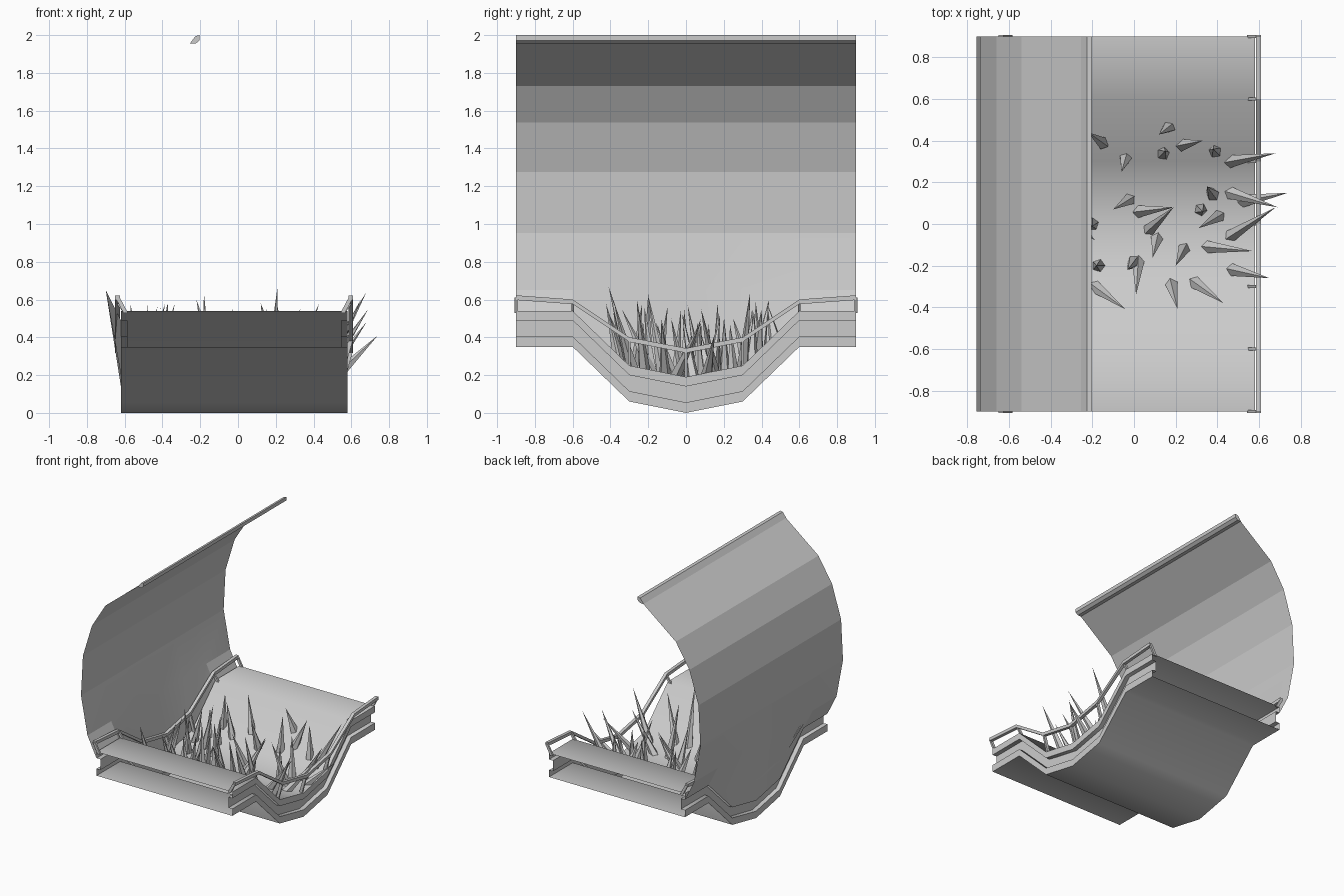
import bpy, math, random
from mathutils import Vector

if "Cube" in bpy.data.objects:
    bpy.data.objects.remove(bpy.data.objects["Cube"])

random.seed(4)
XL, XR, CX = -0.62, 0.58, -0.02          # trough ends and middle in x
YS = [-0.9, -0.6, -0.3, 0.0, 0.3, 0.6, 0.9]
BASE = [0.35, 0.35, 0.06, 0.0, 0.06, 0.35, 0.35]
RAIL = [0.61, 0.588, 0.388, 0.33, 0.388, 0.588, 0.61]


def make(name, verts, faces, smooth=None):
    me = bpy.data.meshes.new(name)
    me.from_pydata(verts, [], faces)
    ob = bpy.data.objects.new(name, me)
    bpy.context.collection.objects.link(ob)
    if smooth:
        bpy.ops.object.select_all(action='DESELECT')
        ob.select_set(True)
        bpy.context.view_layer.objects.active = ob
        bpy.ops.object.shade_smooth_by_angle(angle=math.radians(smooth))
    return ob


def loft(name, rows, ring=False, caps=False, smooth=None):
    """Join equal-length rows of points with quads."""
    n = len(rows[0])
    verts = [p for r in rows for p in r]
    faces = []
    for i in range(len(rows) - 1):
        for j in range(n if ring else n - 1):
            k = (j + 1) % n
            faces.append((i * n + j, i * n + k, (i + 1) * n + k, (i + 1) * n + j))
    if caps:
        faces += [tuple(range(n))[::-1], tuple(range((len(rows) - 1) * n, len(rows) * n))]
    return make(name, verts, faces, smooth)


def floor_z(y):
    """Height of the upper trough surface at y."""
    for i in range(6):
        if YS[i] <= y <= YS[i + 1]:
            t = (y - YS[i]) / 0.3
            return BASE[i] * (1 - t) + BASE[i + 1] * t + 0.19
    return 0.54


# Pit trough: hollow tube with a groove down both sides, open at front and back
g = 0.035
section = [(XL, 0), (XR, 0), (XR, 0.055), (XR - g, 0.055), (XR - g, 0.14), (XR, 0.14),
           (XR, 0.19), (XL, 0.19), (XL, 0.14), (XL + g, 0.14), (XL + g, 0.055), (XL, 0.055)]
loft("pit_trough", [[(x, y, b + dz) for x, dz in section] for y, b in zip(YS, BASE)],
     ring=True, smooth=50)

# Handrails on both sides, with short slanted brackets at every bend
h = 0.0125
for side, label in ((1, "right"), (-1, "left")):
    cx = CX + side * 0.6175
    loft(label + "_handrail",
         [[(cx - h, y, z - h), (cx + h, y, z - h), (cx + h, y, z + h), (cx - h, y, z + h)]
          for y, z in zip(YS, RAIL)], ring=True, caps=True)
    for i, (y, z) in enumerate(zip(YS, RAIL)):
        t = 0.007
        xi, xo = CX + side * 0.575, cx
        zi = BASE[i] + 0.18
        rows = [[(x - 0.012, y + s * t, zz), (x + 0.012, y + s * t, zz)]
                for x, zz in ((xi, zi), (xo, z)) for s in (-1, 1)]
        loft(f"{label}_bracket_{i}", [rows[0] + rows[1][::-1], rows[2] + rows[3][::-1]],
             ring=True, caps=True)

# Curved back wall: thin sheet whose lowest panel follows the trough
arc = [(-0.70, 0.65), (-0.757, 0.953), (-0.74, 1.275), (-0.66, 1.537),
       (-0.54, 1.73), (-0.25, 1.957)]
loft("back_wall", [[(XL, y, b + 0.14) for y, b in zip(YS, BASE)]] +
     [[(x, y, z) for y in YS] for x, z in arc], smooth=12)

# Lip along the top of the wall
lip = [(-0.255, 1.955), (-0.225, 1.955), (-0.203, 1.972), (-0.203, 2.0), (-0.225, 1.995)]
loft("wall_lip", [[(x, y, z) for x, z in lip] for y in (-0.9, 0.9)], ring=True, caps=True)


def spike(name, x, y, tx, ty, tz, r):
    """Five-sided spike rising out of the trough floor."""
    base, tip = Vector((x, y, floor_z(y) - 0.02)), Vector((tx, ty, tz))
    d = tip - base
    rot = d.to_track_quat('Z', 'Y')
    bpy.ops.mesh.primitive_cone_add(vertices=5, radius1=r, radius2=0, depth=d.length,
                                    location=(base + tip) / 2, rotation=rot.to_euler())
    bpy.context.object.name = name


# Spikes seen from above: base x, y, tip x, y, z
spikes = [
    (-.15, .39, -.22, .44, .60), (-.04, .32, -.06, .25, .50), (.17, .47, .12, .43, .58),
    (.14, .34, .15, .35, .55), (.23, .38, .33, .40, .55), (.39, .35, .38, .36, .54),
    (.46, .30, .68, .34, .64), (.38, .14, .35, .18, .52), (.46, .15, .69, .08, .55),
    (-.02, .12, -.10, .07, .45), (.02, .06, .19, .08, .48), (.07, -.03, .19, .08, .50),
    (.32, .07, .33, .06, .48), (.41, .04, .31, -.02, .53), (.46, -.06, .68, .08, .48),
    (.35, -.11, .57, -.13, .50), (.47, -.22, .65, -.26, .60), (.11, -.07, .09, -.16, .48),
    (.24, -.12, .20, -.20, .62), (0, -.18, -.03, -.22, .56), (.02, -.18, .01, -.34, .55),
    (-.17, -.20, -.18, -.20, .63), (-.19, -.30, -.04, -.41, .53), (.18, -.29, .21, -.41, .67),
    (.29, -.28, .43, -.38, .58), (-.20, 0, -.20, -.01, .55), (.52, .11, .74, .15, .41)]
for i, s in enumerate(spikes):
    spike(f"spike_{i}", *s, 0.033)

# Spikes under the overhang of the wall
for i in range(18):
    x = -0.54 + 0.29 * ((i * 0.618) % 1)
    y = -0.38 + 0.78 * (i + 0.5) / 18
    spike(f"rear_spike_{i}", x, y, x + random.uniform(-.07, .1), y + random.uniform(-.08, .07),
          min(0.68, floor_z(y) + random.uniform(.2, .38)), 0.03)
